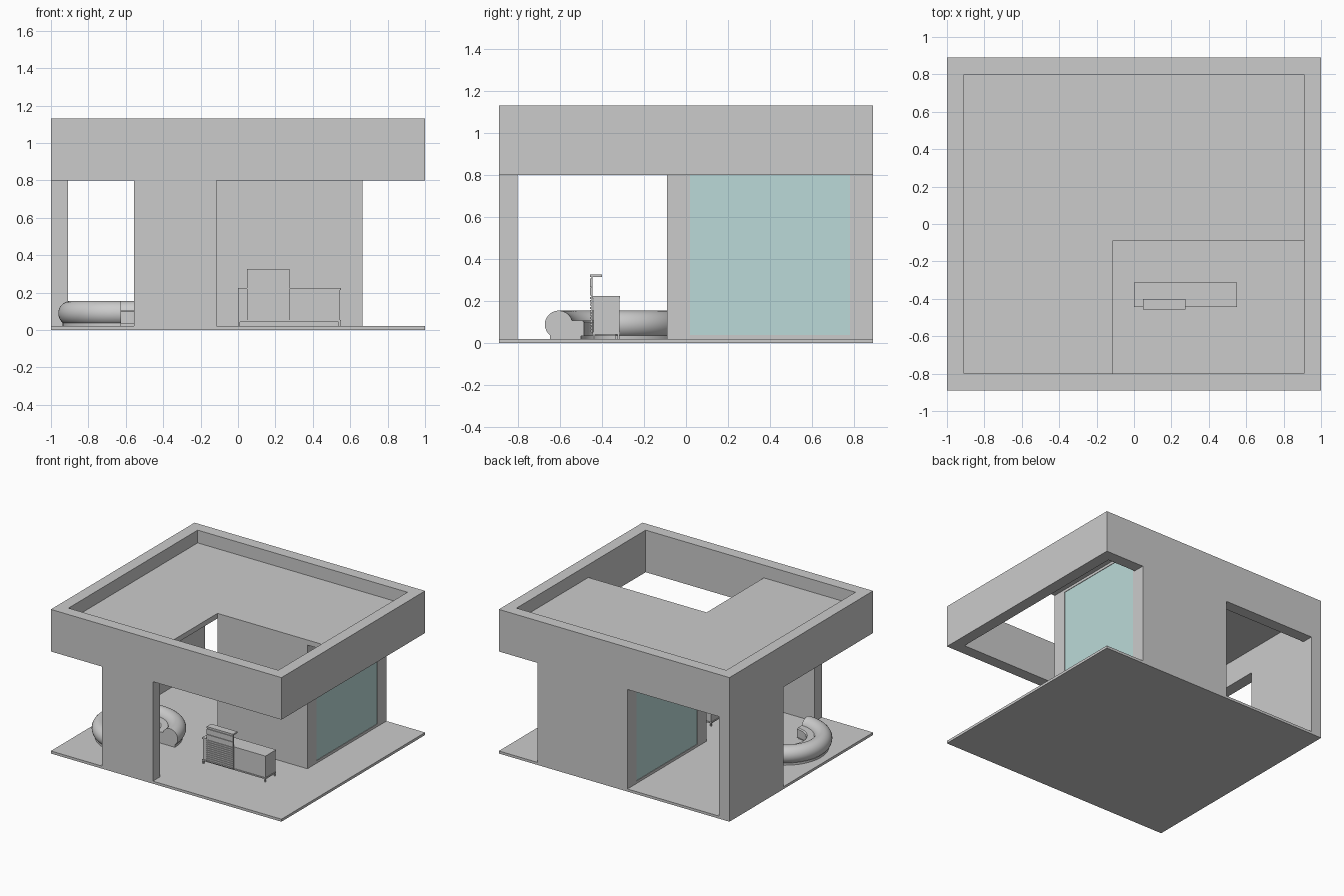
import bpy, bmesh, math

if "Cube" in bpy.data.objects:
    bpy.data.objects.remove(bpy.data.objects["Cube"])


def boxes(name, spans, mat=None):
    """One object from boxes given as (x0, x1, y0, y1, z0, z1)."""
    bm = bmesh.new()
    for x0, x1, y0, y1, z0, z1 in spans:
        for v in bmesh.ops.create_cube(bm, size=1)["verts"]:
            v.co = (x1 if v.co.x > 0 else x0,
                    y1 if v.co.y > 0 else y0,
                    z1 if v.co.z > 0 else z0)
    me = bpy.data.meshes.new(name)
    bm.to_mesh(me)
    bm.free()
    ob = bpy.data.objects.new(name, me)
    bpy.context.collection.objects.link(ob)
    if mat:
        me.materials.append(mat)
    return ob


def prism(name, outline, z0, z1, hole=None):
    """Extruded outline; with a hole it becomes a ring of matching corner count."""
    n = len(outline)
    loops = [(outline, z0), (outline, z1)]
    if hole:
        loops += [(hole, z1), (hole, z0)]
    verts = [(x, y, z) for loop, z in loops for x, y in loop]
    rows = len(loops)
    faces = []
    for r in range(rows if hole else 1):
        s = (r + 1) % rows
        faces += [(r * n + i, r * n + (i + 1) % n, s * n + (i + 1) % n, s * n + i) for i in range(n)]
    if not hole:
        faces += [tuple(reversed(range(n))), tuple(range(n, 2 * n))]
    me = bpy.data.meshes.new(name)
    me.from_pydata(verts, [], faces)
    ob = bpy.data.objects.new(name, me)
    bpy.context.collection.objects.link(ob)
    return ob


def sweep(name, profile, cx, cy, a0, a1, steps=54):
    """Sweep a closed (radius, z) profile round a centre, with capped ends."""
    n = len(profile)
    verts, faces = [], []
    for s in range(steps + 1):
        a = math.radians(a0 + (a1 - a0) * s / steps)
        verts += [(cx + r * math.cos(a), cy + r * math.sin(a), z) for r, z in profile]
    for s in range(steps):
        for i in range(n):
            j = (i + 1) % n
            faces.append((s * n + i, (s + 1) * n + i, (s + 1) * n + j, s * n + j))
    faces += [tuple(range(n)), tuple(reversed(range(steps * n, steps * n + n)))]
    me = bpy.data.meshes.new(name)
    me.from_pydata(verts, [], faces)
    bm = bmesh.new()
    bm.from_mesh(me)
    bmesh.ops.recalc_face_normals(bm, faces=bm.faces)
    bm.to_mesh(me)
    bm.free()
    ob = bpy.data.objects.new(name, me)
    bpy.context.collection.objects.link(ob)
    bpy.ops.object.select_all(action='DESELECT')
    ob.select_set(True)
    bpy.context.view_layer.objects.active = ob
    bpy.ops.object.shade_smooth_by_angle(angle=math.radians(35))
    return ob


def rect(x, y):
    return [(-x, -y), (x, -y), (x, y), (-x, y)]


X, Y, T = 1.0, 0.89, 0.09          # half sizes and wall thickness
F, EAVE, CEIL, ROOF, TOP = 0.02, 0.80, 0.99, 1.03, 1.13
RX0, RX1, RY = -0.115, 0.665, -0.09  # glazed room bounds

glass = bpy.data.materials.new("glass_teal")
glass.diffuse_color = (0.5, 0.7, 0.69, 1)
glass.use_nodes = True
glass.node_tree.nodes["Principled BSDF"].inputs["Base Color"].default_value = glass.diffuse_color

# Floor, parapet ring and L-shaped roof slab
boxes("floor_slab", [(-X, X, -Y, Y, 0, F)])
prism("roof_parapet", rect(X, Y), EAVE, TOP, rect(X - T, Y - T))
prism("roof_slab", [(-X + T, -Y + T), (RX0, -Y + T), (RX0, RY), (X - T, RY),
                    (X - T, Y - T), (-X + T, Y - T)], CEIL, ROOF)

# Freestanding walls
boxes("front_wall", [(-0.555, RX0, -Y, -Y + T, F, EAVE)])
boxes("left_wall", [(-X, -X + T, 0.22, Y - T, F, CEIL), (-X, -X + T, Y - T, Y, F, EAVE)])

# Glazed room: two solid walls, two framed windows
boxes("room_front_wall", [(RX0, RX1, RY, RY + T, F, CEIL)])
boxes("room_back_wall", [(RX0, RX1, Y - T, Y, F, EAVE)])
for side, x, d in (("left", RX0, 1), ("right", RX1, -1)):
    xa, xb = sorted((x, x + d * 0.04))
    y0, y1, f = RY + T, Y - T, 0.02
    boxes(side + "_window_frame", [(xa, xb, y0, y0 + f, F, CEIL),
                                   (xa, xb, y1 - f, y1, F, CEIL),
                                   (xa, xb, y0 + f, y1 - f, F, F + f),
                                   (xa, xb, y0 + f, y1 - f, CEIL - f, CEIL)])
    ga, gb = sorted((x + d * 0.004, x + d * 0.03))
    boxes(side + "_window_glass", [(ga, gb, y0 + f, y1 - f, F + f, CEIL - f)], glass)

# Three-quarter-circle sofa
CX, CY = -0.625, -0.335
tube = [(0.27 + 0.066 * math.cos(math.tau * i / 28), 0.089 + 0.066 * math.sin(math.tau * i / 28))
        for i in range(28)]
sweep("sofa_backrest", tube, CX, CY, 0, 270)
sweep("sofa_seat", [(0.15, 0.035), (0.25, 0.035), (0.25, 0.108), (0.158, 0.108), (0.15, 0.1)],
      CX, CY, 0, 270)
sweep("sofa_base", [(0.165, F), (0.312, F), (0.312, 0.037), (0.165, 0.037)], CX, CY, 0, 270)

# Sideboard on short legs
boxes("sideboard_body", [(0.004, 0.546, -0.44, -0.317, 0.05, 0.213)])
boxes("sideboard_rails", [(0.0, 0.55, -0.445, -0.313, 0.213, 0.224),
                          (0.0, 0.55, -0.445, -0.313, 0.042, 0.052)])
boxes("sideboard_legs", [(x, x + 0.01, y, y + 0.01, F, 0.045)
                         for x in (0.002, 0.538) for y in (-0.443, -0.325)])

# Slatted screen hung on the sideboard front, with a folded top
boxes("screen_panel", [(0.048, 0.275, -0.45, -0.444, 0.05, 0.32)])
boxes("screen_slats", [(0.048, 0.275, -0.456, -0.449, 0.052 + i * 0.0158, 0.062 + i * 0.0158)
                       for i in range(11)])
boxes("screen_upper_boards", [(0.048, 0.275, -0.456, -0.449, 0.226, 0.264),
                              (0.048, 0.275, -0.456, -0.449, 0.267, 0.308)])
boxes("screen_top_shelf", [(0.048, 0.275, -0.456, -0.40, 0.315, 0.326)])
